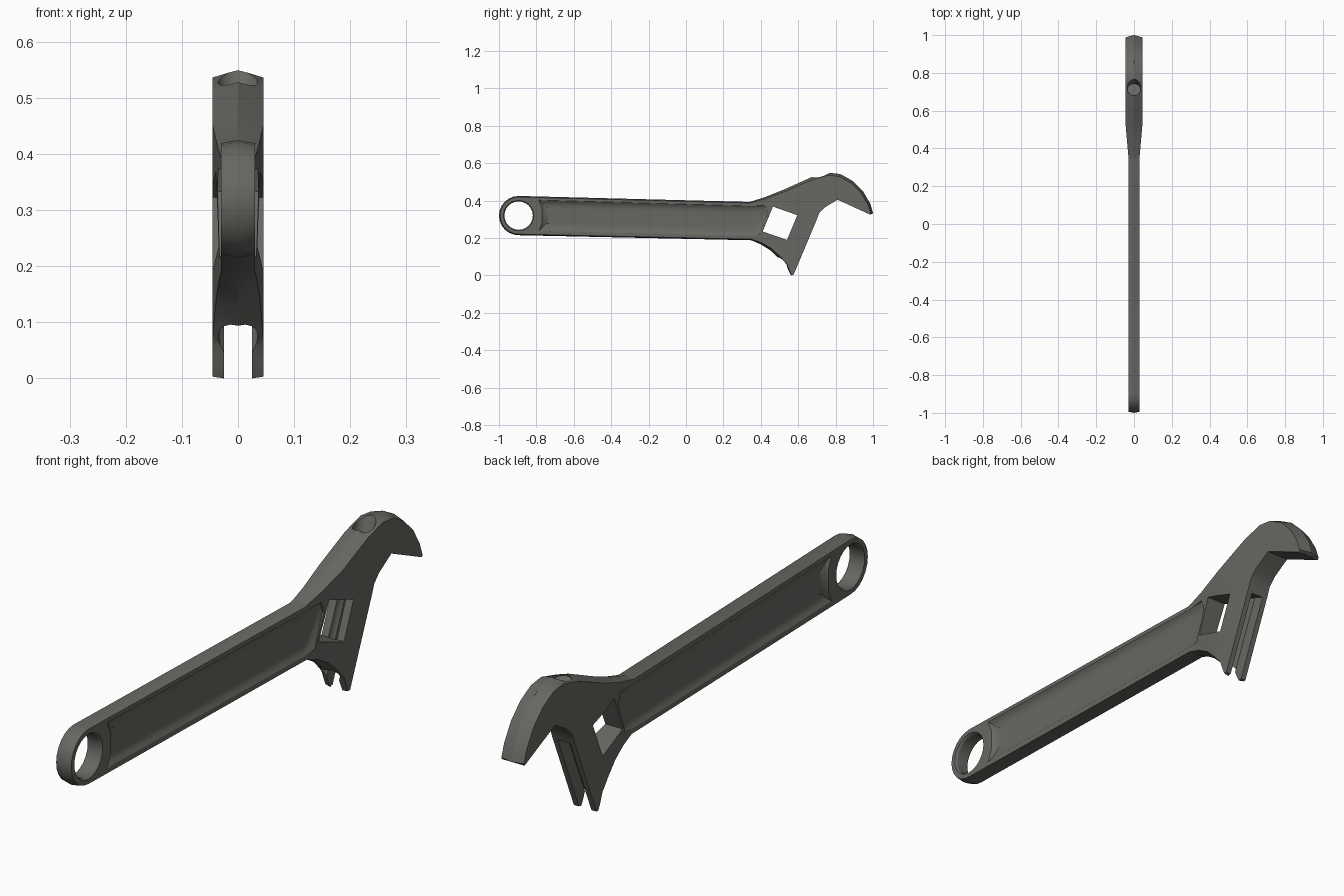
import bpy, bmesh, math
from mathutils import Vector, Matrix

if "Cube" in bpy.data.objects:
    bpy.data.objects.remove(bpy.data.objects["Cube"])

steel = bpy.data.materials.new("dark_steel")
steel.diffuse_color = (0.135, 0.135, 0.122, 1)
steel.use_nodes = True
steel.node_tree.nodes["Principled BSDF"].inputs["Base Color"].default_value = steel.diffuse_color


def make_object(name, bm):
    bmesh.ops.recalc_face_normals(bm, faces=bm.faces)
    me = bpy.data.meshes.new(name)
    bm.to_mesh(me)
    bm.free()
    me.materials.append(steel)
    ob = bpy.data.objects.new(name, me)
    bpy.context.collection.objects.link(ob)
    return ob


def loft(layers):
    """Closed solid through (x, [(y, z), ...]) layers of equal point count."""
    bm = bmesh.new()
    rings = [[bm.verts.new((x, y, z)) for y, z in pts] for x, pts in layers]
    n = len(rings[0])
    for a, b in zip(rings, rings[1:]):
        for i in range(n):
            j = (i + 1) % n
            bm.faces.new((a[i], a[j], b[j], b[i]))
    bm.faces.new(rings[0])
    bm.faces.new(rings[-1])
    return bm


def circle(r, n=24):
    return [(-0.895 + r * math.cos(2 * math.pi * i / n),
             0.32 + r * math.sin(2 * math.pi * i / n)) for i in range(n)]


def cut(target, bm):
    cutter = make_object("cutter", bm)
    cutter.hide_render = True
    mod = target.modifiers.new("cut", 'BOOLEAN')
    mod.operation = 'DIFFERENCE'
    mod.solver = 'EXACT'
    mod.object = cutter
    bpy.context.view_layer.objects.active = target
    bpy.ops.object.modifier_apply(modifier=mod.name)
    bpy.data.objects.remove(cutter, do_unlink=True)


# Side outline (y, z, rim bulge), counter-clockwise from the lower handle end
outline = [(0.35, 0.188, .006), (0.40, 0.166, .010), (0.45, 0.135, .012),
           (0.495, 0.093, .012), (0.53, 0.055, .012), (0.545, 0.02, .010),
           (0.56, -0.004, .008), (0.575, 0.003, .0), (0.70, 0.30, .0),
           (0.712, 0.333, .0), (0.74, 0.362, .0), (0.81, 0.405, .0),
           (0.985, 0.325, .0), (1.0, 0.333, .012), (0.985, 0.385, .014),
           (0.945, 0.452, .014), (0.89, 0.506, .014), (0.825, 0.542, .014),
           (0.76, 0.55, .014), (0.67, 0.525, .014), (0.53, 0.462, .012),
           (0.42, 0.418, .009), (0.34, 0.393, .006)]
for i in range(13):
    a = math.pi * (0.5 + i / 12)
    outline.append((-0.895 + 0.105 * math.cos(a), 0.32 + 0.105 * math.sin(a), .006))

mid = [(y, z) for y, z, b in outline]
edge = []
for i, (y, z, b) in enumerate(outline):
    p, q = Vector(mid[i - 1]), Vector(mid[(i + 1) % len(mid)])
    t = (q - p).normalized()
    edge.append((y - t.y * b, z + t.x * b))

# Body: flat sides, slightly ridged rim, head thicker than the handle
bm = loft([(-1, edge), (0, mid), (1, edge)])
for y in (0.36, 0.53):
    bmesh.ops.bisect_plane(bm, geom=bm.verts[:] + bm.edges[:] + bm.faces[:],
                           plane_co=(0, y, 0), plane_no=(0, 1, 0))
for v in bm.verts:
    k = min(1, max(0, (v.co.y - 0.36) / 0.17))
    v.co.x *= 0.03 + 0.015 * k
bmesh.ops.triangulate(bm, faces=bm.faces)
wrench = make_object("wrench_body", bm)

# Hanging hole with softened edges
cut(wrench, loft([(-.05, circle(.094)), (-.022, circle(.076)),
                  (.022, circle(.076)), (.05, circle(.094))]))


# Recessed handle panels, one on each side, with curved walls
def panel(m):
    return [(-0.79 + m, 0.235 + m), (0.34, 0.209 + m), (0.395 - m, 0.215 + m),
            (0.44 - m, 0.335 - m), (0.425 - m, 0.375 - m), (0.34, 0.374 - m),
            (-0.79 + m, 0.405 - m), (-0.772 + m, 0.36), (-0.772 + m, 0.28)]


for s in (-1, 1):
    cut(wrench, loft([(s * .017, panel(.040)), (s * .0185, panel(.027)),
                      (s * .022, panel(.014)), (s * .0305, panel(.002)),
                      (s * .06, panel(0))]))

# Square window for the adjusting wheel
window = [(0.41, 0.235), (0.54, 0.19), (0.595, 0.322), (0.465, 0.368)]
cut(wrench, loft([(-.1, window), (.1, window)]))

# Jaw guide: narrow slot leading into a round bore, parallel to the jaw face
along = Vector((0.39, 0.92)).normalized()
inward = Vector((-along.y, along.x))
foot = Vector((0.575, 0.003))


def at(t, depth):
    p = foot + along * t + inward * depth
    return (p.x, p.y)


slot = [at(-.1, -.05), at(.31, -.05), at(.31, .075), at(-.1, .075)]
cut(wrench, loft([(-.025, slot), (.025, slot)]))


def bore(t0, t1, depth):
    b = bmesh.new()
    y, z = at((t0 + t1) / 2, depth)
    axis = Vector((0, along.x, along.y))
    rot = axis.to_track_quat('Z', 'Y').to_matrix().to_4x4()
    bmesh.ops.create_cone(b, cap_ends=True, segments=16, radius1=.036, radius2=.036,
                          depth=t1 - t0, matrix=Matrix.Translation((0, y, z)) @ rot)
    return b


cut(wrench, bore(-.1, .312, .074))
# Shallow end of the bore on top of the head
cut(wrench, bore(.515, .7, .072))

bpy.ops.object.select_all(action='DESELECT')
wrench.select_set(True)
bpy.context.view_layer.objects.active = wrench
bpy.ops.object.shade_smooth_by_angle(angle=math.radians(28))
